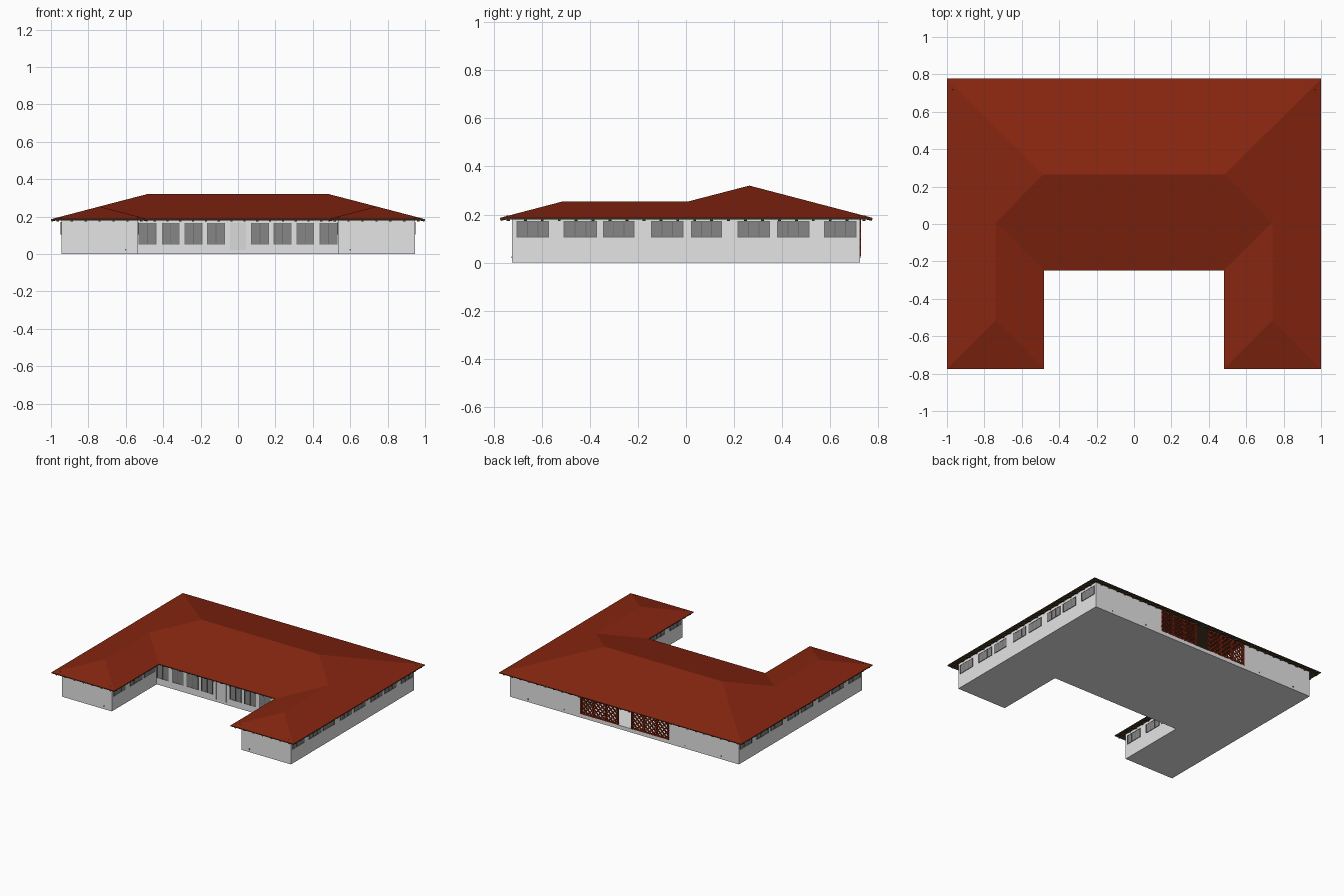
import bpy, bmesh
from mathutils import Vector, Matrix

if "Cube" in bpy.data.objects:
    bpy.data.objects.remove(bpy.data.objects["Cube"])


def material(name, r, g, b):
    m = bpy.data.materials.new(name)
    m.diffuse_color = (r, g, b, 1)
    m.use_nodes = True
    m.node_tree.nodes["Principled BSDF"].inputs["Base Color"].default_value = m.diffuse_color
    return m


WALL = material("white wall", 0.78, 0.78, 0.78)
ROOF = material("red roof tile", 0.24, 0.019, 0.005)
WOOD = material("dark eave wood", 0.07, 0.045, 0.022)
GLASS = material("grey glass", 0.24, 0.24, 0.24)
FRAME = material("window frame", 0.16, 0.16, 0.16)
DOOR = material("pale door", 0.7, 0.7, 0.7)
SCREEN = material("red screen", 0.22, 0.02, 0.006)


def finish(bm, name, *mats):
    bmesh.ops.recalc_face_normals(bm, faces=bm.faces)
    me = bpy.data.meshes.new(name)
    bm.to_mesh(me)
    bm.free()
    for m in mats:
        me.materials.append(m)
    ob = bpy.data.objects.new(name, me)
    bpy.context.collection.objects.link(ob)
    return ob


def box(bm, lo, hi):
    lo, hi = Vector(lo), Vector(hi)
    bmesh.ops.create_cube(bm, size=1, matrix=Matrix.Translation((lo + hi) / 2)
                          @ Matrix.Diagonal((*(hi - lo), 1)))


def beam(bm, a, b, w, h):
    a, b = Vector(a), Vector(b)
    rot = (b - a).to_track_quat('X', 'Z').to_matrix().to_4x4()
    bmesh.ops.create_cube(bm, size=1, matrix=Matrix.Translation((a + b) / 2) @ rot
                          @ Matrix.Diagonal(((b - a).length, w, h, 1)))


def prism(bm, pts, z0, z1):
    f = bm.faces.new([bm.verts.new((x, y, z0)) for x, y in pts])
    ext = bmesh.ops.extrude_face_region(bm, geom=[f])
    vs = [g for g in ext["geom"] if isinstance(g, bmesh.types.BMVert)]
    bmesh.ops.translate(bm, verts=vs, vec=(0, 0, z1 - z0))


def both(pts):
    """Half outline on +x, completed by its mirror image."""
    return pts + [(-x, y) for x, y in reversed(pts)]


# Walls: U plan with a porch recess in the back
PORCH, PY = 0.367, 0.50
bm = bmesh.new()
prism(bm, both([(0.535, -0.195), (0.535, -0.725), (0.945, -0.725), (0.945, 0.725),
                (PORCH, 0.725), (PORCH, PY)]), 0, 0.192)
finish(bm, "walls", WALL)
bm = bmesh.new()
box(bm, (-PORCH, PY, 0), (PORCH, 0.725, 0.028))
finish(bm, "porch_floor", WALL)
bm = bmesh.new()
box(bm, (-PORCH, PY, 0.189), (PORCH, 0.724, 0.193))
finish(bm, "porch_ceiling", WOOD)

# Roof: hipped U, thin shell with red top and dark underside
EZ, S, T = 0.186, 0.262, 0.006
wing, main = EZ + 0.26 * S, EZ + 0.513 * S
P = {"A": (1, -.775, EZ), "B": (.48, -.775, EZ), "C": (.48, -.248, EZ), "H": (1, .777, EZ),
     "P": (.74, -.515, wing), "Q": (.74, .008, wing), "R": (.485, .264, main)}
P.update({k.lower(): (-x, y, z) for k, (x, y, z) in list(P.items())})
bm = bmesh.new()
v = {k: bm.verts.new(p) for k, p in P.items()}
for f in ("ABP", "BCQP", "APQRH", "abp", "bcqp", "apqrh", "CcqrRQ", "HRrh"):
    bm.faces.new([v[k] for k in f])
bmesh.ops.recalc_face_normals(bm, faces=bm.faces)
if sum(f.normal.z for f in bm.faces) < 0:
    bmesh.ops.reverse_faces(bm, faces=bm.faces)
top = list(bm.faces)
dup = bmesh.ops.duplicate(bm, geom=bm.verts[:] + bm.edges[:] + bm.faces[:])
low = [g for g in dup["geom"] if isinstance(g, bmesh.types.BMVert)]
bmesh.ops.translate(bm, verts=low, vec=(0, 0, -T))
bmesh.ops.bridge_loops(bm, edges=[e for e in bm.edges if e.is_boundary])
for f in bm.faces:
    f.material_index = 0 if f in top else 1
finish(bm, "roof", ROOF, WOOD)

# Rafter tails under every eave
bm = bmesh.new()
loop = ["A", "H", "h", "a", "b", "c", "C", "B", "A"]
for k0, k1 in zip(loop, loop[1:]):
    a, b = Vector(P[k0]), Vector(P[k1])
    d = (b - a).normalized()
    n = Vector((-d.y, d.x, 0))
    count = round((b - a).length / 0.07)
    for i in range(count):
        p = a.lerp(b, (i + 0.5) / count) - Vector((0, 0, T + 0.003))
        beam(bm, p + n * 0.003, p + n * 0.06 + Vector((0, 0, 0.057 * S)), 0.012, 0.008)
finish(bm, "rafter_tails", WOOD)

# Windows: thin glass plates with slim frames
glass, frame = bmesh.new(), bmesh.new()


def plate(bm, axis, pos, side, s0, s1, z0, z1, t):
    n0, n1 = sorted((pos - side * 0.002, pos + side * t))
    if axis == 'x':
        box(bm, (n0, s0, z0), (n1, s1, z1))
    else:
        box(bm, (s0, n0, z0), (s1, n1, z1))


def window(axis, pos, side, s0, s1, z0, z1, panes):
    plate(glass, axis, pos, side, s0, s1, z0, z1, 0.002)
    for i in range(panes + 1):
        s = s0 + 0.002 + (s1 - s0 - 0.004) * i / panes
        plate(frame, axis, pos, side, s - 0.002, s + 0.002, z0, z1, 0.004)
    for z in (z0, z1 - 0.003):
        plate(frame, axis, pos, side, s0, s1, z, z + 0.003, 0.0035)


side_windows = [(-.705, -.57), (-.51, -.37), (-.345, -.215), (-.145, -.01),
                (.02, .15), (.215, .35), (.38, .515), (.575, .71)]
for m in (1, -1):
    for s0, s1 in side_windows:
        window('x', m * 0.945, m, s0, s1, 0.105, 0.172, 3)
    for s0, s1 in side_windows[:3]:
        window('x', m * 0.535, -m, s0, s1, 0.105, 0.172, 3)
    for s0, s1 in ((.07, .165), (.19, .287), (.312, .407), (.436, .533)):
        window('y', -0.195, -1, *sorted((m * s0, m * s1)), 0.05, 0.167, 2)
finish(glass, "window_glass", GLASS)

# Court door and porch door, with surrounds
door = bmesh.new()
for pos, side in ((-0.195, -1), (PY, 1)):
    plate(door, 'y', pos, side, -0.04, 0.04, 0.022, 0.162, 0.003)
    for s in (-0.043, 0.04):
        plate(door, 'y', pos, side, s, s + 0.003, 0.022, 0.166, 0.006)
    plate(door, 'y', pos, side, -0.043, 0.043, 0.163, 0.166, 0.006)
finish(door, "doors", DOOR)
finish(frame, "window_frames", FRAME)

# Porch screens: diagonal lattice between posts and rails
bm = bmesh.new()
X0, X1, Z0, Z1 = 0.055, PORCH, 0.028, 0.188
for m in (1, -1):
    for up in (1, -1):
        for i in range(14):
            c = X0 - (Z1 - Z0) + 0.02 + i * 0.0345
            lo, hi = max(X0, c), min(X1, c + Z1 - Z0)
            if hi - lo < 0.008:
                continue
            za, zb = Z0 + lo - c, Z0 + hi - c
            if up < 0:
                za, zb = Z0 + Z1 - za, Z0 + Z1 - zb
            y = 0.72 + 0.003 * up
            beam(bm, (m * lo, y, za), (m * hi, y, zb), 0.006, 0.009)
    for i in range(4):
        x = m * (X0 + 0.005 + (X1 - X0 - 0.01) * i / 3)
        box(bm, (x - 0.005, 0.712, Z0), (x + 0.005, 0.728, Z1))
    for z in (Z0, Z1 - 0.008):
        x0, x1 = sorted((m * X0, m * X1))
        box(bm, (x0, 0.714, z), (x1, 0.727, z + 0.008))
finish(bm, "porch_screens", SCREEN)

# Small wall vents near the ground
bm = bmesh.new()
for m in (1, -1):
    for x, y, s in ((0.60, -0.725, -1), (0.50, 0.725, 1), (0.80, 0.725, 1)):
        plate(bm, 'y', y, s, m * x - 0.005, m * x + 0.005, 0.018, 0.026, 0.002)
finish(bm, "wall_vents", FRAME)
